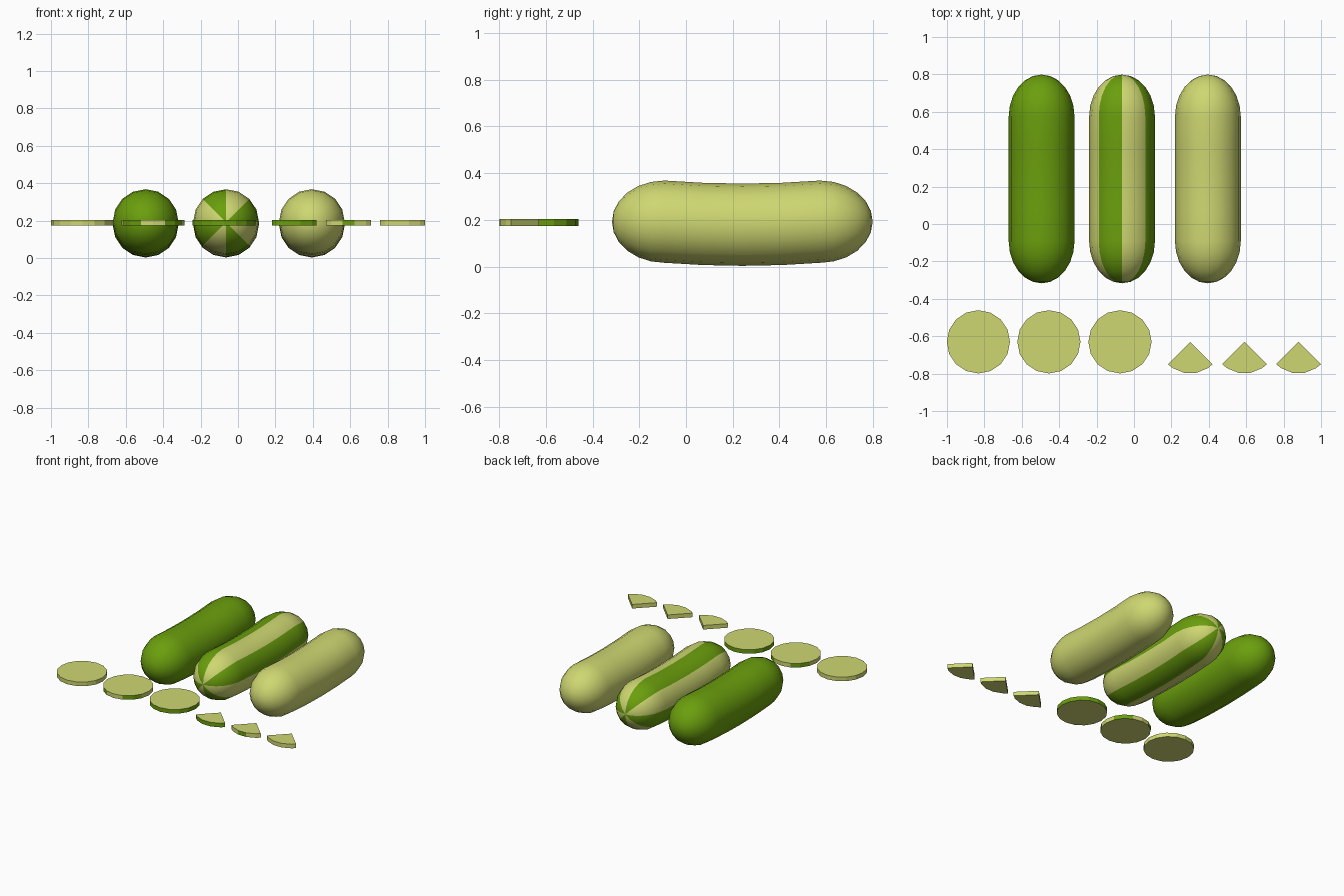
import bpy, bmesh, math

if "Cube" in bpy.data.objects:
    bpy.data.objects.remove(bpy.data.objects["Cube"])

def material(name, rgb):
    m = bpy.data.materials.new(name)
    m.diffuse_color = (*rgb, 1)
    m.use_nodes = True
    m.node_tree.nodes["Principled BSDF"].inputs["Base Color"].default_value = m.diffuse_color
    return m

PALE = material("pale_green", (0.62, 0.68, 0.165))
GREEN = material("deep_green", (0.145, 0.345, 0.004))


def finish(bm, name, loc, smooth=None):
    bmesh.ops.recalc_face_normals(bm, faces=bm.faces)
    me = bpy.data.meshes.new(name)
    bm.to_mesh(me)
    bm.free()
    me.materials.append(PALE)
    me.materials.append(GREEN)
    ob = bpy.data.objects.new(name, me)
    ob.location = loc
    bpy.context.collection.objects.link(ob)
    if smooth:
        bpy.ops.object.select_all(action='DESELECT')
        ob.select_set(True)
        bpy.context.view_layer.objects.active = ob
        bpy.ops.object.shade_smooth_by_angle(angle=math.radians(smooth))
    return ob


# Whole vegetable: 16-sided capsule along y, sagging slightly in the middle
def whole(name, x, rule, sides=16, half=0.558, cap=0.225, r=0.176):
    ts = [math.radians(a) for a in (15, 30, 45, 60, 75, 90)]
    end = [(half - cap + cap * math.cos(t), r * math.sin(t)) for t in ts]
    prof = ([(-y, q) for y, q in end] + [(-0.17, r), (0, r), (0.17, r)]
            + end[::-1])
    bm = bmesh.new()
    sag = lambda y: 0.013 * min(1, (y / 0.333) ** 2)
    rings = []
    for y, q in prof:
        rings.append([bm.verts.new((q * math.cos(a), y, q * math.sin(a) + sag(y)))
                      for a in (2 * math.pi * i / sides for i in range(sides))])
    tips = [bm.verts.new((0, s * half, sag(half))) for s in (-1, 1)]
    for i in range(sides):
        j = (i + 1) % sides
        fs = [bm.faces.new((a[i], a[j], b[j], b[i])) for a, b in zip(rings, rings[1:])]
        fs.append(bm.faces.new((tips[0], rings[0][j], rings[0][i])))
        fs.append(bm.faces.new((tips[1], rings[-1][i], rings[-1][j])))
        for f in fs:
            f.material_index = rule((i + 0.5) * 360 / sides)
    finish(bm, name, (x, 0.241, 0.179), 60)


# Slice: flat prism from an outline of rim angles, with optional centre apex
def slice_piece(name, x, angles, rule, wedge=False, r=0.169, t=0.03):
    bm = bmesh.new()
    pts = [(r * math.cos(math.radians(a)), r * math.sin(math.radians(a))) for a in angles]
    if wedge:
        pts.append((0, 0))
    lo = [bm.verts.new((px, py, -t / 2)) for px, py in pts]
    hi = [bm.verts.new((px, py, t / 2)) for px, py in pts]
    bm.faces.new(hi)
    bm.faces.new(lo[::-1])
    n = len(pts)
    for i in range(n):
        j = (i + 1) % n
        f = bm.faces.new((lo[i], lo[j], hi[j], hi[i]))
        if not (wedge and i >= n - 2):      # cut sides stay flesh coloured
            nxt = angles[j] if j else angles[0] + 360
            f.material_index = rule((angles[i] + nxt) / 2)
    finish(bm, name, (x, -0.63, 0.189))


green = lambda a: 1
pale = lambda a: 0

# Three whole vegetables
whole("whole_green", -0.494, green)
whole("whole_striped", -0.064, lambda a: 1 - int(a // 45) % 2)
whole("whole_pale", 0.395, pale)

# Three round slices
ring = [i * 22.5 for i in range(16)]
slice_piece("round_slice_pale", -0.832, ring, pale)
slice_piece("round_slice_striped", -0.455, ring, lambda a: int((a + 22.5) // 45) % 2)
slice_piece("round_slice_green", -0.075, ring, green)

# Three quarter slices
arc = [225, 236.25, 258.75, 281.25, 303.75, 315]
slice_piece("quarter_slice_green", 0.301, arc, green, True)
slice_piece("quarter_slice_striped", 0.591, arc, lambda a: int(abs(a - 270) < 5), True)
slice_piece("quarter_slice_pale", 0.88, arc, pale, True)
